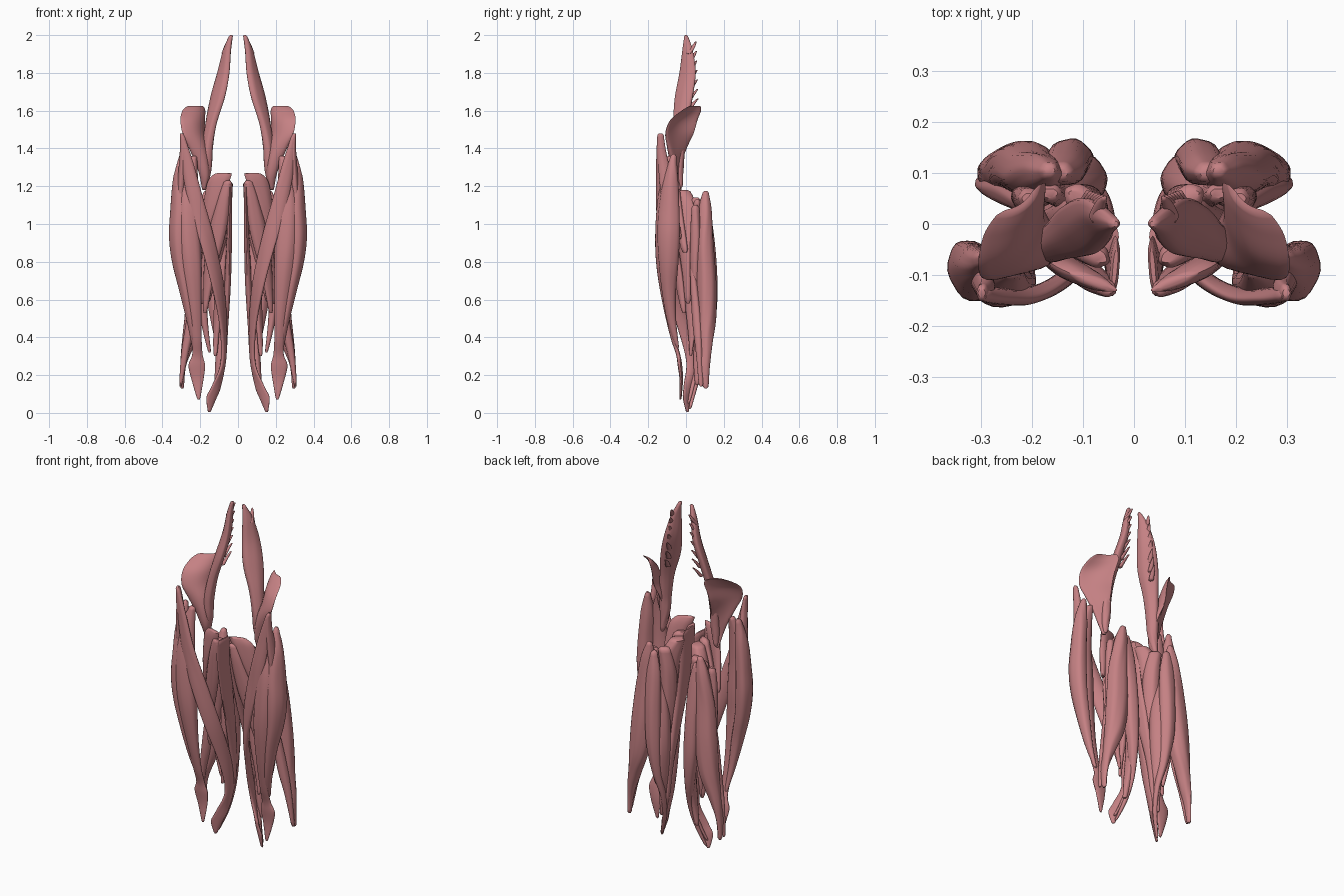
import bpy, math

mat = bpy.data.materials.new("muscle_red")
mat.diffuse_color = (0.56, 0.22, 0.23, 1)
SIDES, STEPS = 24, 7


def spline(a, b, c, d, t):
    return [0.5 * (2*q + (r-p)*t + (2*p-5*q+4*r-s)*t*t + (3*q-p-3*r+s)*t**3)
            for p, q, r, s in zip(a, b, c, d)]


def muscle(name, rows, fibre=0.03, bow=0.0):
    """Loft level sections: x, y, z, half width, half thickness, width angle."""
    k = [rows[0]] + rows + [rows[-1]]
    secs = []
    for i in range(len(rows) - 1):
        secs += [spline(*k[i:i+4], j / STEPS) for j in range(STEPS)]
    secs.append(list(rows[-1]))
    for end in (secs[0], secs[-1]):      # rounded ends
        end[3] *= .7
        end[4] *= .5
    verts, faces = [], []
    for n, (x, y, z, w, h, ang) in enumerate(secs):
        w, h, a = max(w, .003), max(h, .003), math.radians(ang)
        for s in range(SIDES):
            t = 2 * math.pi * s / SIDES
            r = 1 + fibre * math.cos(6 * t + n * 0.08)
            u = w * r * math.cos(t)
            v = h * r * math.sin(t) + bow * (math.cos(t) ** 2 - 0.5) * w
            verts.append((x + u*math.cos(a) - v*math.sin(a),
                          y + u*math.sin(a) + v*math.cos(a), z))
    m = len(secs)
    for i in range(m - 1):
        for s in range(SIDES):
            p, q = i*SIDES + s, i*SIDES + (s+1) % SIDES
            faces.append((p, p + SIDES, q + SIDES, q))
    faces.append(tuple(range(SIDES)))
    faces.append(tuple(reversed(range((m-1)*SIDES, m*SIDES))))
    me = bpy.data.meshes.new(name)
    me.from_pydata(verts, [], faces)
    me.materials.append(mat)
    ob = bpy.data.objects.new(name, me)
    bpy.context.collection.objects.link(ob)
    bpy.context.view_layer.objects.active = ob
    ob.select_set(True)
    bpy.ops.object.shade_smooth_by_angle(angle=math.radians(50))
    ob.select_set(False)
    # opposite leg
    ob.modifiers.new("mirror", "MIRROR").use_mirror_merge = False
    return ob


# Hip flexors
muscle("psoas", [
    (.036, .0, 2.0, .008, .01, 70), (.058, .008, 1.92, .03, .018, 62),
    (.078, .008, 1.8, .05, .024, 58), (.108, -.012, 1.67, .056, .026, 55),
    (.143, -.03, 1.53, .042, .026, 60), (.162, -.04, 1.4, .036, .028, 70),
    (.165, -.04, 1.3, .028, .026, 60), (.175, -.03, 1.19, .012, .012, 0)])
for i in range(7):
    z = 1.64 + i * .05
    x = .094 - i * .0055
    muscle(f"psoas_slip_{i+1}", [
        (x+.015, .012, z-.04, .014, .012, 60), (x+.005, .036, z-.005, .012, .009, 60),
        (x-.004, .064 - i*.002, z+.025, .004, .005, 60)], 0)
muscle("iliacus", [
    (.222, .042, 1.625, .05, .006, -35), (.226, .02, 1.6, .078, .011, -40),
    (.23, -.02, 1.55, .095, .015, -48), (.226, -.042, 1.48, .093, .02, -52),
    (.206, -.052, 1.41, .07, .025, -46), (.187, -.055, 1.33, .044, .025, -35),
    (.175, -.05, 1.25, .027, .02, -30), (.18, -.035, 1.18, .01, .01, 0)], .015, .3)

# Front of the thigh
muscle("sartorius", [
    (.295, -.14, 1.475, .01, .012, 20), (.27, -.14, 1.33, .032, .016, 15),
    (.222, -.143, 1.12, .042, .016, 0), (.16, -.123, .9, .046, .017, -28),
    (.108, -.078, .68, .046, .017, -48), (.078, -.01, .46, .04, .015, -68),
    (.078, .03, .27, .03, .013, -75), (.115, .012, .14, .034, .01, -45),
    (.14, .003, .08, .032, .009, -35), (.152, .008, .004, .008, .007, -40)], .02)
muscle("tensor_strap", [
    (.298, -.135, 1.48, .01, .016, 0), (.29, -.128, 1.38, .018, .024, 0),
    (.3, -.105, 1.22, .02, .035, 0), (.31, -.09, 1.05, .02, .03, 0)])
muscle("outer_thigh", [
    (.296, -.065, 1.37, .012, .014, 0), (.306, -.08, 1.24, .04, .036, 60),
    (.313, -.09, 1.08, .058, .042, 68), (.317, -.092, .94, .062, .046, 72),
    (.306, -.092, .8, .054, .042, 75), (.275, -.09, .64, .038, .034, 75),
    (.25, -.075, .48, .024, .02, 70), (.23, -.045, .34, .012, .008, 30)], .025)
muscle("rectus_thigh", [
    (.235, -.085, 1.36, .018, .02, 0), (.25, -.1, 1.27, .036, .026, 0),
    (.262, -.116, 1.1, .056, .038, 0), (.258, -.118, .92, .062, .045, 0),
    (.245, -.116, .76, .054, .038, 0), (.23, -.098, .57, .037, .024, 0),
    (.218, -.068, .4, .026, .014, 0), (.215, -.042, .31, .028, .011, 0),
    (.218, -.032, .25, .044, .012, 0), (.214, -.025, .17, .03, .009, 0),
    (.208, -.03, .07, .007, .006, 0)], .025)

# Inner thigh
muscle("pectineus", [
    (.075, -.115, 1.27, .045, .01, 20), (.105, -.1, 1.22, .06, .02, 22),
    (.145, -.075, 1.08, .044, .022, 30), (.185, -.04, .92, .022, .012, 50)])
muscle("long_adductor", [
    (.055, -.125, 1.23, .022, .016, 30), (.075, -.112, 1.13, .036, .024, 20),
    (.11, -.083, .95, .046, .025, 20), (.15, -.045, .75, .035, .018, 35),
    (.175, -.01, .53, .012, .012, 50)])
muscle("slim_inner_strap", [
    (.037, -.085, 1.22, .055, .009, 95), (.043, -.075, 1.1, .06, .012, 90),
    (.047, -.04, .9, .054, .015, 90), (.055, .01, .68, .04, .017, 90),
    (.066, .05, .46, .024, .014, 90), (.075, .06, .28, .014, .01, 90),
    (.115, .03, .13, .012, .009, 60), (.145, .01, .05, .01, .008, 40)])
muscle("great_adductor_upper", [
    (.065, -.02, 1.18, .04, .035, 70), (.09, .0, 1.1, .058, .045, 50),
    (.115, .0, .95, .06, .045, 30), (.145, .005, .78, .05, .032, 15),
    (.175, .01, .58, .025, .015, 10)])
muscle("great_adductor_lower", [
    (.105, .05, 1.14, .035, .025, 30), (.09, .035, 1.0, .045, .035, 60),
    (.09, .03, .8, .045, .035, 70), (.1, .03, .6, .038, .026, 70),
    (.115, .03, .42, .02, .014, 60), (.12, .025, .3, .008, .008, 0)])
muscle("short_adductor", [
    (.075, -.06, 1.2, .034, .024, 30), (.125, -.04, 1.05, .035, .022, 30),
    (.185, -.005, .85, .02, .014, 40)])

# Back of the thigh
muscle("long_hamstring", [
    (.165, .105, 1.175, .014, .014, 0), (.176, .1, 1.08, .04, .034, 20),
    (.195, .1, .9, .057, .046, 0), (.208, .108, .7, .064, .052, 0),
    (.228, .112, .52, .056, .048, -10), (.262, .106, .37, .034, .036, -30),
    (.29, .1, .25, .016, .026, 0), (.296, .105, .13, .01, .014, 0)])
muscle("short_hamstring", [
    (.2, .03, .82, .012, .01, 0), (.222, .045, .65, .024, .02, 20),
    (.25, .06, .47, .028, .024, 30), (.28, .07, .32, .02, .018, 20),
    (.305, .08, .14, .007, .012, 0)])
muscle("inner_hamstring_cord", [
    (.145, .1, 1.13, .022, .018, 0), (.138, .108, 1.0, .042, .033, 0),
    (.13, .12, .8, .044, .042, 0), (.122, .126, .6, .042, .04, 0),
    (.105, .115, .42, .026, .03, 0), (.088, .085, .27, .013, .016, 0),
    (.105, .05, .14, .012, .012, 0), (.145, .02, .02, .007, .007, 0)])
muscle("inner_hamstring_flat", [
    (.165, .06, 1.13, .022, .018, 0), (.15, .06, 1.0, .032, .025, 40),
    (.11, .075, .8, .045, .036, 60), (.09, .09, .6, .046, .036, 70),
    (.092, .085, .42, .042, .03, 75), (.1, .065, .27, .026, .02, 80),
    (.115, .06, .15, .012, .012, 80)])
muscle("deep_back_strand", [
    (.205, .05, 1.1, .02, .02, 0), (.21, .05, .95, .03, .026, 30),
    (.2, .05, .75, .035, .028, 0), (.18, .06, .5, .02, .02, 0),
    (.15, .06, .32, .008, .008, 0)])
